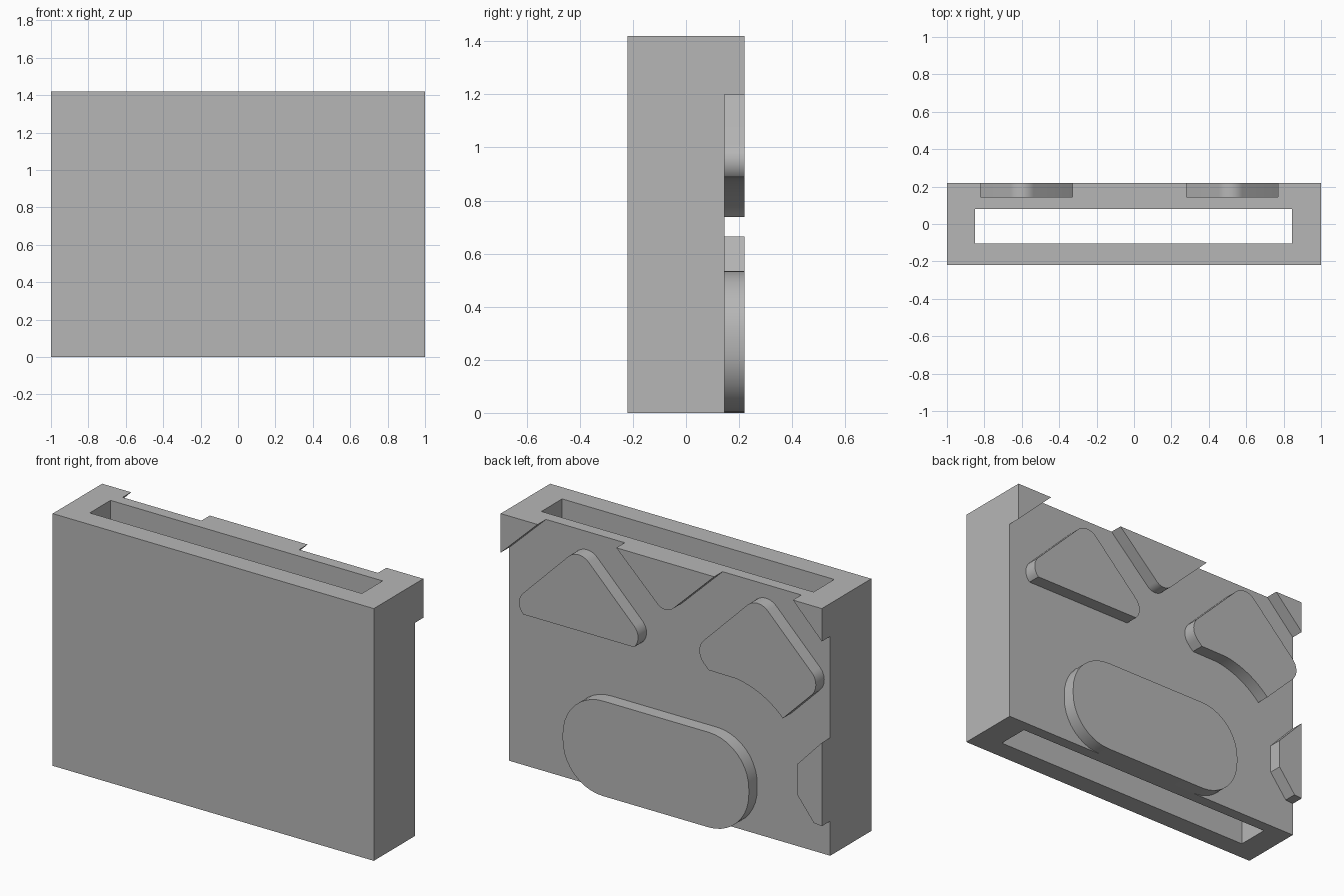
import bpy
import bmesh
from math import pi, cos, sin, atan2
from mathutils import Vector

if "Cube" in bpy.data.objects:
    bpy.data.objects.remove(bpy.data.objects["Cube"], do_unlink=True)

HEIGHT, FRONT, BASE, BACK = 1.42, -0.22, 0.145, 0.22

grey = bpy.data.materials.new("neutral_grey")
grey.use_nodes = True
grey.diffuse_color = (0.47, 0.47, 0.47, 1)
grey.node_tree.nodes["Principled BSDF"].inputs["Base Color"].default_value = grey.diffuse_color


def finish(name, bm):
    bmesh.ops.recalc_face_normals(bm, faces=bm.faces)
    mesh = bpy.data.meshes.new(name)
    bm.to_mesh(mesh)
    bm.free()
    mesh.materials.append(grey)
    obj = bpy.data.objects.new(name, mesh)
    bpy.context.collection.objects.link(obj)
    bpy.ops.object.select_all(action="DESELECT")
    obj.select_set(True)
    bpy.context.view_layer.objects.active = obj
    bpy.ops.object.shade_smooth_by_angle(angle=pi / 6)
    return obj


def rounded(corners, steps=10):
    """Outline from (x, z, radius) corners; a zero radius stays sharp."""
    out = []
    for i, (x, z, r) in enumerate(corners):
        p = Vector((x, z))
        if not r:
            out.append(p)
            continue
        a = (Vector(corners[i - 1][:2]) - p).normalized()
        b = (Vector(corners[(i + 1) % len(corners)][:2]) - p).normalized()
        half = a.angle(b) / 2
        centre = p + (a + b).normalized() * (r / sin(half))
        start = p + a * (r * cos(half) / sin(half)) - centre
        end = p + b * (r * cos(half) / sin(half)) - centre
        t0 = atan2(start.y, start.x)
        sweep = (atan2(end.y, end.x) - t0 + pi) % (2 * pi) - pi
        for k in range(steps + 1):
            t = t0 + sweep * k / steps
            out.append(centre + Vector((cos(t), sin(t))) * r)
    return out


def plate(name, outline):
    """Raised plate on the back, extruded from an x-z outline."""
    bm = bmesh.new()
    face = bm.faces.new([bm.verts.new((x, BASE, z)) for x, z in outline])
    new = bmesh.ops.extrude_face_region(bm, geom=[face], use_keep_orig=True)["geom"]
    moved = [v for v in new if isinstance(v, bmesh.types.BMVert)]
    bmesh.ops.translate(bm, verts=moved, vec=(0, BACK - BASE, 0))
    finish(name, bm)


# Body: rectangular sleeve with a slot running right through it
def ring(bm, x0, x1, y0, y1, z):
    return [bm.verts.new((x, y, z)) for x, y in ((x0, y0), (x1, y0), (x1, y1), (x0, y1))]


bm = bmesh.new()
outer = (-1, 1, FRONT, BASE)
slot = (-0.85, 0.845, -0.105, 0.08)
rings = [ring(bm, *outer, 0), ring(bm, *outer, HEIGHT),
         ring(bm, *slot, HEIGHT), ring(bm, *slot, 0)]
for k in range(4):
    a, b = rings[k], rings[(k + 1) % 4]
    for i in range(4):
        j = (i + 1) % 4
        bm.faces.new((a[i], a[j], b[j], b[i]))
finish("slotted_body", bm)

# Pieces along the top edge
plate("top_corner_left", rounded([(1, HEIGHT, 0), (0.77, HEIGHT, 0), (1, 1.2, 0)]))
plate("top_corner_right", rounded([(-1, HEIGHT, 0), (-0.82, HEIGHT, 0), (-1, 1.235, 0)]))
plate("top_centre_wedge", rounded([(0.28, HEIGHT, 0), (-0.33, HEIGHT, 0), (-0.025, 1.125, 0.07)]))

# Rounded half diamond
cx, cz, h, low = 0.515, 0.95, 0.405, 0.89
reach = h - (cz - low)
plate("half_diamond", rounded([(cx + reach, low, 0), (cx + h, cz, 0.083), (cx, cz + h, 0.09),
                               (cx - h, cz, 0.083), (cx - reach, low, 0)]))

# Rounded diamond with a curved bite below
cx, cz, h, low = -0.6, 0.98, 0.4, 0.885
reach = h - (cz - low)
t0, t1, radius = 1.70, 2.366, 0.5
bite = [(-0.4 + radius * cos(t), 0.387 + radius * sin(t), 0)
        for t in (t1 + (t0 - t1) * k / 12 for k in range(13))]
plate("bitten_diamond", rounded([(cx + reach, low, 0), (cx + h, cz, 0.09), (cx, cz + h, 0.09),
                                 (cx - h, cz, 0.09)] + bite))

# Wide rounded pad at the bottom
plate("bottom_pad", rounded([(x, z, 0.25) for x, z in
                             ((0.614, 0), (0.614, 0.535), (-0.545, 0.535), (-0.545, 0))]))

# Chamfered tab on the side edge
plate("side_tab", rounded([(-1, 0.665, 0), (-0.844, 0.5, 0), (-0.844, 0.335, 0),
                           (-0.95, 0.2, 0), (-1, 0.195, 0)]))
